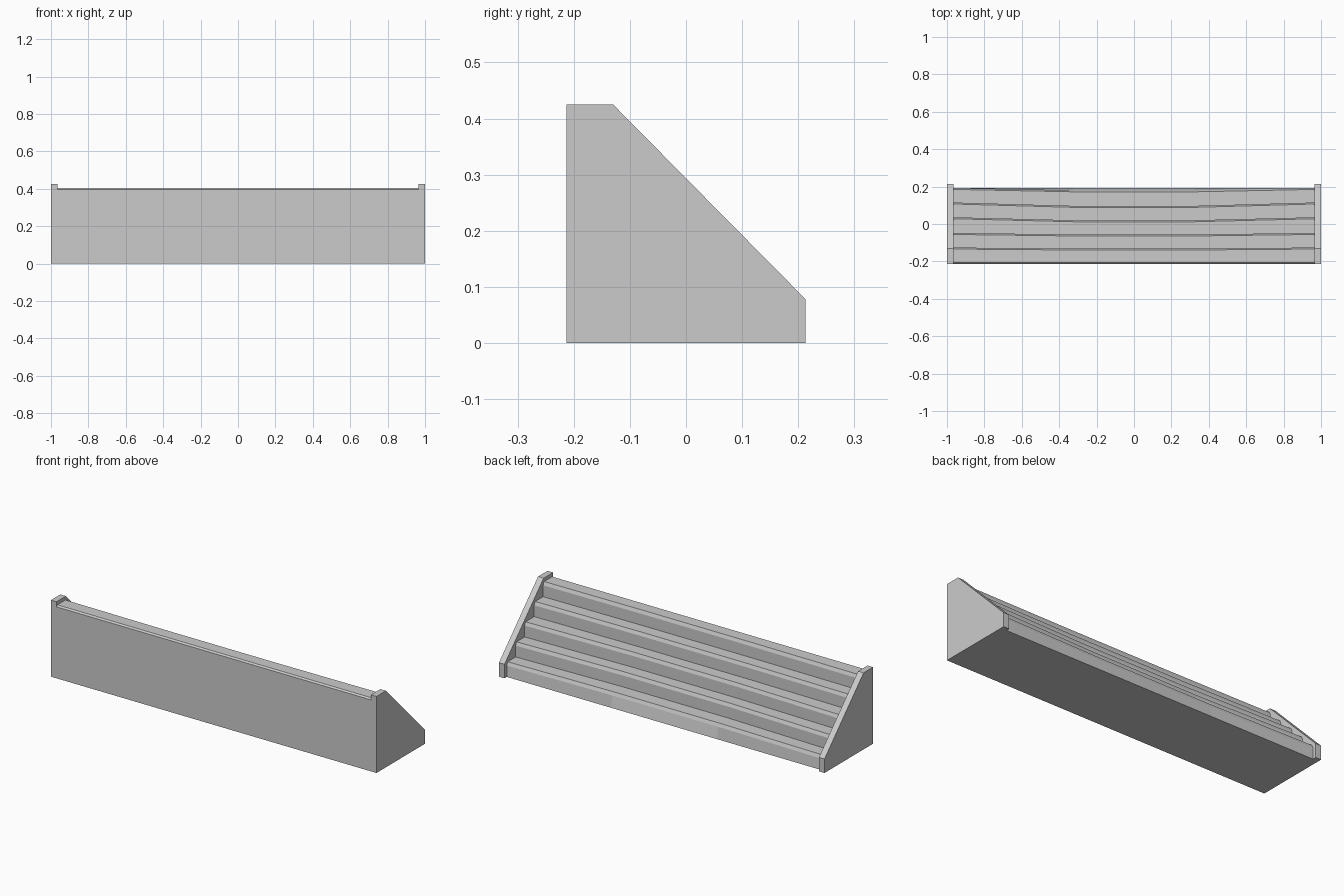
import bpy, bmesh

if "Cube" in bpy.data.objects:
    bpy.data.objects.remove(bpy.data.objects["Cube"])

BACK = -0.213
TOP = 0.405
STEPS = 5
RISE = TOP / STEPS


def loft(name, sections):
    """Skin matching (y, z) outlines placed at successive x positions."""
    bm = bmesh.new()
    rings = [[bm.verts.new((x, y, z)) for y, z in pts] for x, pts in sections]
    for a, b in zip(rings, rings[1:]):
        for i in range(len(a)):
            j = (i + 1) % len(a)
            bm.faces.new((a[i], a[j], b[j], b[i]))
    bm.faces.new(rings[0])
    bm.faces.new(rings[-1])
    bmesh.ops.recalc_face_normals(bm, faces=bm.faces)
    me = bpy.data.meshes.new(name)
    bm.to_mesh(me)
    bm.free()
    ob = bpy.data.objects.new(name, me)
    bpy.context.collection.objects.link(ob)
    return ob


def stair_outline(fronts):
    """Stepped outline with a slanted nosing on every tread."""
    pts = [(BACK, 0), (0.193, 0)]
    for i, y in enumerate(fronts):
        z = RISE * (i + 1)
        pts += [(y, z - 0.018), (y - 0.008, z)]
        if i < STEPS - 1:
            pts.append((fronts[i + 1], z))
    return pts + [(BACK + 0.008, TOP), (BACK, TOP - 0.008)]


# Stepped body, its treads bowing inward toward the middle
end = stair_outline([0.193, 0.115, 0.036, -0.048, -0.126])
mid = stair_outline([0.180, 0.097, 0.020, -0.056, -0.131])
loft("steps", [(-0.967, end), (-0.325, mid), (0.325, mid), (0.967, end)])

# Sloping side walls
wall = [(BACK, 0), (0.213, 0), (0.213, 0.078), (-0.13, 0.425), (BACK, 0.425)]
for side, label in ((-1, "left"), (1, "right")):
    loft(label + "_side_wall", [(side * 0.966, wall), (side * 1.0, wall)])
